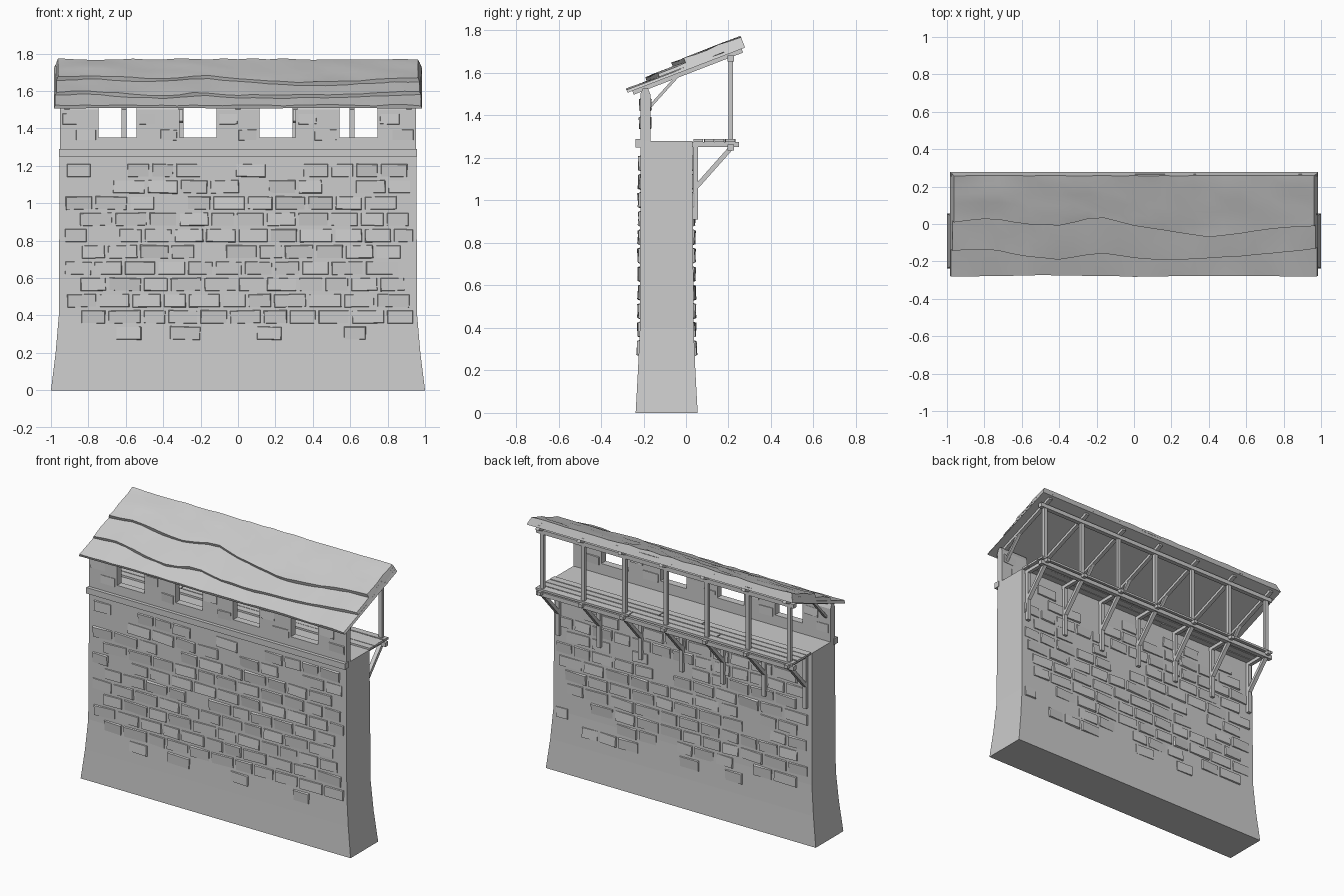
import bpy, bmesh, random
from mathutils import Matrix, Vector, Euler

random.seed(7)
if "Cube" in bpy.data.objects:
    bpy.data.objects.remove(bpy.data.objects["Cube"])

stone = bpy.data.materials.new("plain_grey")
stone.use_nodes = True
GREY = (0.6, 0.6, 0.6, 1)
stone.diffuse_color = GREY
stone.node_tree.nodes["Principled BSDF"].inputs["Base Color"].default_value = GREY


def finish(bm, name, smooth=False):
    bmesh.ops.recalc_face_normals(bm, faces=bm.faces)
    mesh = bpy.data.meshes.new(name)
    bm.to_mesh(mesh)
    bm.free()
    mesh.materials.append(stone)
    obj = bpy.data.objects.new(name, mesh)
    bpy.context.collection.objects.link(obj)
    if smooth:
        bpy.ops.object.select_all(action='DESELECT')
        obj.select_set(True)
        bpy.context.view_layer.objects.active = obj
        bpy.ops.object.shade_smooth_by_angle(angle=0.5)
    return obj


def box(bm, x, y, z, matrix=None):
    """Add a box from three (low, high) ranges."""
    size = Matrix.Diagonal((x[1] - x[0], y[1] - y[0], z[1] - z[0], 1))
    mid = Matrix.Translation([(r[0] + r[1]) / 2 for r in (x, y, z)])
    return bmesh.ops.create_cube(bm, size=1, matrix=mid @ (matrix or Matrix()) @ size)["verts"]


def timber(bm, x, start, end, width=0.026, depth=0.022):
    """Add a square timber between two (y, z) points at a given x."""
    a, b = Vector((x, *start)), Vector((x, *end))
    along = (b - a).normalized()
    side = Vector((1, 0, 0))
    frame = Matrix((side, along.cross(side), along)).transposed().to_4x4()
    size = Matrix.Diagonal((width, depth, (b - a).length, 1))
    bmesh.ops.create_cube(bm, size=1, matrix=Matrix.Translation((a + b) / 2) @ frame @ size)


def loft(bm, rings):
    """Skin a list of closed point loops and cap both ends."""
    loops = [[bm.verts.new(p) for p in ring] for ring in rings]
    n = len(loops[0])
    for low, high in zip(loops, loops[1:]):
        for i in range(n):
            j = (i + 1) % n
            bm.faces.new((low[i], low[j], high[j], high[i]))
    bm.faces.new(loops[0])
    bm.faces.new(loops[-1])


# Wall body with a flared foot: z, half width, front y, back y
LEVELS = [(0, 1.0, -0.237, 0.055), (0.2, 0.975, -0.226, 0.044),
          (0.4, 0.958, -0.217, 0.036), (1.28, 0.953, -0.214, 0.03)]
bm = bmesh.new()
loft(bm, [[(-w, f, z), (w, f, z), (w, b, z), (-w, b, z)] for z, w, f, b in LEVELS])
finish(bm, "wall_body")


def wall_y(z, column):
    for low, high in zip(LEVELS, LEVELS[1:]):
        if z <= high[0]:
            t = (z - low[0]) / (high[0] - low[0])
            return low[column] * (1 - t) + high[column] * t


def brick(bm, x, y, z, w, h, out):
    """Add a slightly tilted brick with a chamfered outer face."""
    tilt = Euler((random.uniform(-.09, .09), random.uniform(-.03, .03),
                  random.uniform(-.05, .05))).to_matrix().to_4x4()
    verts = box(bm, (x - w / 2, x + w / 2), (y - 0.01, y + 0.01), (z - h / 2, z + h / 2), tilt)
    for v in verts:
        if (v.co.y - y) * out > 0:
            v.co.x += 0.006 if v.co.x < x else -0.006
            v.co.z += 0.006 if v.co.z < z else -0.006


# Weathered brick courses on the front and the back
for name, column, out in (("front_bricks", 2, -1), ("back_bricks", 3, 1)):
    bm = bmesh.new()
    for row in range(11):
        z = 0.305 + row * 0.087
        keep = 0.4 if row == 0 else 0.6 if row == 10 else 0.88
        x = -0.94 + (0.08 if row % 2 else 0) + random.uniform(0, 0.02)
        while x < 0.86:
            w = min(random.uniform(0.13, 0.19), 0.945 - x)
            if random.random() < keep and (row or abs(x) < 0.75):
                brick(bm, x + w / 2, wall_y(z, column) - out * random.uniform(0.001, 0.005),
                      z, w - 0.011, 0.076, out)
            x += w
    finish(bm, name)

# Parapet: low sill and five ridge-topped merlons
bm = bmesh.new()
FRONT, BACK = -0.215, -0.168
box(bm, (-0.953, 0.953), (FRONT, BACK), (1.27, 1.352))
MERLONS = [(-0.953, -0.745), (-0.542, -0.312), (-0.114, 0.114), (0.308, 0.542), (0.745, 0.953)]
for x0, x1 in MERLONS:
    section = [(FRONT, 1.34), (BACK, 1.34), (BACK, 1.50), (-0.18, 1.53), (-0.202, 1.53), (FRONT, 1.50)]
    loft(bm, [[(x, y, z) for y, z in section] for x in (x0, x1)])
finish(bm, "parapet")

# A few raised bricks on the merlons
bm = bmesh.new()
for x0, x1 in MERLONS:
    for y, out in ((FRONT + 0.006, -1), (BACK - 0.006, 1)):
        for row in range(2):
            w = random.uniform(0.09, 0.13)
            x = x0 + w / 2 + 0.01 if (row + (out > 0)) % 2 else x1 - w / 2 - 0.01
            brick(bm, x, y, 1.365 + row * 0.085, w, 0.065, out)
finish(bm, "parapet_bricks")

# String course below the parapet
bm = bmesh.new()
box(bm, (-0.958, 0.958), (-0.238, -0.2), (1.25, 1.29))
finish(bm, "string_course")

# Timber frame: seven identical bays
bays = [i * 0.305 for i in range(-3, 4)]
parts = {"roof_post": ((0.21, 1.28), (0.21, 1.68)),
         "rafter": ((-0.25, 1.508), (0.265, 1.706)),
         "floor_joist": ((0.0, 1.263), (0.25, 1.263)),
         "wall_post": ((0.045, 0.91), (0.045, 1.255)),
         "floor_brace": ((0.05, 1.065), (0.21, 1.245))}
for name, (start, end) in parts.items():
    bm = bmesh.new()
    for x in bays:
        timber(bm, x, start, end)
    finish(bm, name + "s")
bm = bmesh.new()
for x in (bays[0], bays[2], bays[3], bays[4], bays[6]):
    timber(bm, x, (-0.175, 1.435), (-0.04, 1.585), 0.022, 0.014)
finish(bm, "roof_struts")

# Long beams along the gallery
for name, z in (("eave_beam", 1.668), ("floor_beam", 1.25)):
    bm = bmesh.new()
    box(bm, (-0.955, 0.955), (0.195, 0.225), (z - 0.014, z + 0.014))
    finish(bm, name)

# Gallery floor planks, each slightly askew
bm = bmesh.new()
for i in range(4):
    y = 0.035 + i * 0.05
    cuts = [-0.955, random.uniform(-0.4, 0.4), 0.955]
    for x0, x1 in zip(cuts, cuts[1:]):
        turn = Euler((random.uniform(-.05, .05), 0, random.uniform(-.004, .004)))
        box(bm, (x0 + 0.003, x1 - 0.003), (y, y + 0.045), (1.275, 1.289), turn.to_matrix().to_4x4())
finish(bm, "floor_planks")


# Roof: three overlapping sheets with wavy lower edges
def along_edge(points, t):
    s = t * (len(points) - 1)
    i = min(int(s), len(points) - 2)
    return points[i] + (points[i + 1] - points[i]) * (s - i)


def roof_point(x, y, lift):
    """Point above the sloping roof underside, lifted along its normal."""
    return (x, y - lift * 0.36, 1.505 + (y + 0.28) * 0.384 + lift * 0.93)


SHEETS = [("lower_roof_sheet", [-0.275, -0.268, -0.275, -0.27, -0.275], 0.0, 0.018),
          ("middle_roof_sheet", [-.13, -.12, -.16, -.18, -.14, -.17, -.18, -.17, -.16, -.14, -.12], 0.016, 0.036),
          ("upper_roof_sheet", [.03, .05, .02, .01, .06, .01, -.02, -.05, -.03, 0, .01], 0.034, 0.056)]
COLS, ROWS = 24, 5
for name, edge, bottom, top in SHEETS:
    bm = bmesh.new()
    rings = []
    for i in range(COLS + 1):
        t = i / COLS
        y0 = along_edge(edge, t)
        under, over = [], []
        for j in range(ROWS + 1):
            y = y0 + (0.278 - y0) * j / ROWS
            wobble = random.uniform(-0.005, 0.004)
            x = (2 * t - 1)
            under.append(roof_point(x * (0.985 - bottom * 0.4), y, bottom))
            over.append(roof_point(x * (0.985 - top * 0.4), y, top + wobble))
        rings.append(under + over[::-1])
    loft(bm, rings)
    finish(bm, name, smooth=True)
